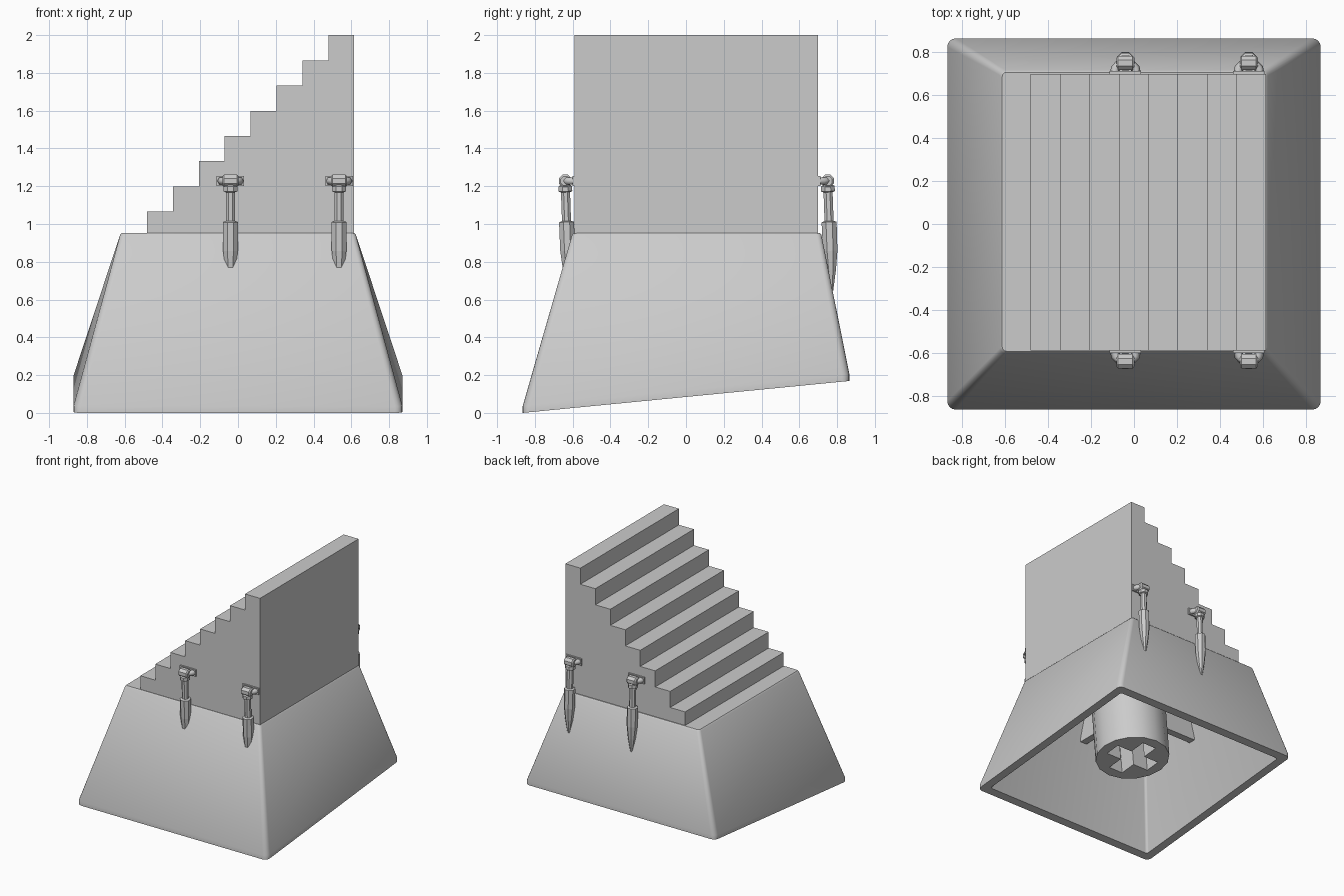
import bpy, bmesh
from math import cos, sin, pi, atan
from mathutils import Matrix, Vector

if "Cube" in bpy.data.objects:
    bpy.data.objects.remove(bpy.data.objects["Cube"])

SLOPE = 0.0977  # the open underside rises towards the back


def finish(name, bm, smooth=None):
    bmesh.ops.recalc_face_normals(bm, faces=bm.faces)
    me = bpy.data.meshes.new(name)
    bm.to_mesh(me)
    bm.free()
    ob = bpy.data.objects.new(name, me)
    bpy.context.collection.objects.link(ob)
    if smooth:
        shade(ob, smooth)
    return ob


def select(ob):
    bpy.ops.object.select_all(action='DESELECT')
    ob.select_set(True)
    bpy.context.view_layer.objects.active = ob


def shade(ob, angle):
    select(ob)
    bpy.ops.object.shade_smooth_by_angle(angle=angle)


def loft(name, rings, smooth=None):
    bm = bmesh.new()
    loops = [[bm.verts.new(p) for p in r] for r in rings]
    n = len(loops[0])
    for a, b in zip(loops, loops[1:]):
        for i in range(n):
            bm.faces.new((a[i], a[(i + 1) % n], b[(i + 1) % n], b[i]))
    bm.faces.new(loops[0])
    bm.faces.new(loops[-1])
    return finish(name, bm, smooth)


def rounded_rect(hx, y0, y1, r, z, slope=0.0, seg=4):
    pts = []
    for k, (cx, cy) in enumerate([(hx - r, y1 - r), (r - hx, y1 - r),
                                  (r - hx, y0 + r), (hx - r, y0 + r)]):
        for i in range(seg + 1):
            a = pi / 2 * (k + i / seg)
            y = cy + r * sin(a)
            pts.append((cx + r * cos(a), y, z + slope * y))
    return pts


def box(name, x0, x1, y0, y1, z0, z1):
    bm = bmesh.new()
    bmesh.ops.create_cube(bm, size=1)
    for v in bm.verts:
        v.co = Vector(((x0 + x1) / 2 + v.co.x * (x1 - x0),
                       (y0 + y1) / 2 + v.co.y * (y1 - y0),
                       (z0 + z1) / 2 + v.co.z * (z1 - z0)))
    return finish(name, bm)


def curve_object(name, splines, closed, dim):
    cu = bpy.data.curves.new(name, 'CURVE')
    cu.dimensions = dim
    for pts in splines:
        sp = cu.splines.new('POLY')
        sp.points.add(len(pts) - 1)
        for p, q in zip(sp.points, pts):
            p.co = (*q, 1)
        sp.use_cyclic_u = closed
    ob = bpy.data.objects.new(name, cu)
    bpy.context.collection.objects.link(ob)
    return ob


def to_mesh(ob):
    select(ob)
    bpy.ops.object.convert(target='MESH')
    return bpy.context.view_layer.objects.active


# Hollow tapered base with an open underside
zb = 0.865 * SLOPE
loft("base_shell", [
    rounded_rect(0.58, -0.56, 0.665, 0.02, 0.86),
    rounded_rect(0.80, -0.795, 0.795, 0.02, zb, SLOPE),
    rounded_rect(0.87, -0.865, 0.865, 0.04, zb, SLOPE),
    rounded_rect(0.87, -0.865, 0.865, 0.04, zb + 0.035, SLOPE),
    rounded_rect(0.624, -0.603, 0.717, 0.025, 0.943),
    rounded_rect(0.614, -0.593, 0.707, 0.02, 0.953)], 0.6)

# Staircase: stepped profile extruded along y
STEPS, X0, X1, Z0, Z1 = 8, -0.482, 0.615, 0.93, 2.0
w, rise = (X1 - X0) / STEPS, 0.1335
profile = [(X1, Z0), (X0, Z0)]
for i in range(STEPS):
    z = Z1 - rise * (STEPS - 1 - i)
    profile += [(X0 + w * i, z), (X0 + w * (i + 1), z)]
loft("staircase", [[(x, y, z) for x, z in profile] for y in (-0.59, 0.70)])

# Mounting stem with a cross-shaped socket, square to the sloping underside
circle = [(0.29 * cos(2 * pi * i / 16), 0.29 * sin(2 * pi * i / 16), 0) for i in range(16)]
L, t = 0.205, 0.065
cross = []
for k in range(4):
    for x, y in ((L, -t), (L, t), (t, t)):
        c, s = round(cos(k * pi / 2)), round(sin(k * pi / 2))
        cross.append((x * c - y * s, x * s + y * c, 0))
stem = curve_object("stem", [circle, cross], True, '2D')
stem.data.fill_mode = 'BOTH'
stem.data.extrude = 0.325
stem.location = (0, -0.05, 0.555)
stem.rotation_euler = (atan(SLOPE), 0, 0)
shade(to_mesh(stem), 0.5)

# Ribs between stem and walls
for name, e in {"rib_left": (-0.635, -0.26, -0.08, -0.02),
                "rib_right": (0.26, 0.635, -0.08, -0.02),
                "rib_front": (-0.03, 0.03, -0.615, -0.31),
                "rib_back": (-0.03, 0.03, 0.18, 0.70)}.items():
    box(name, *e, 0.63, 0.87)


# Wall torches: lathed handle, knob and curved wall bracket
def lathe(name, profile, place):
    return loft(name, [[place @ Vector((r * cos(a), r * sin(a), z))
                        for a in (pi / 8 + i * pi / 4 for i in range(8))]
                       for r, z in profile])


for side, wall, s in (("front", -0.59, -1), ("back", 0.70, 1)):
    for pos, x in (("low", -0.04), ("high", 0.535)):
        tag = f"{side}_{pos}"
        at = Matrix.Translation((x, wall + 0.05 * s, 1.228))
        lean = at @ Matrix.Rotation(0.035, 4, 'X')
        lathe("torch_" + tag, [(0.010, -0.58), (0.030, -0.47), (0.042, -0.37),
                               (0.043, -0.218), (0.026, -0.212), (0.026, -0.06),
                               (0.039, -0.055), (0.039, -0.028), (0.026, -0.02),
                               (0.026, 0.0)], lean)
        lathe("torch_knob_" + tag, [(0.026, -0.042), (0.036, -0.034),
                                    (0.036, 0.034), (0.026, 0.042)],
              at @ Matrix.Rotation(pi / 2, 4, 'Y'))
        arc = [(x + dx, wall + dy * s, 1.228) for dx, dy in
               ((-0.052, -0.01), (-0.046, 0.025), (-0.025, 0.048),
                (0.025, 0.048), (0.046, 0.025), (0.052, -0.01))]
        br = curve_object("torch_bracket_" + tag, [arc], False, '3D')
        br.data.bevel_depth = 0.022
        br.data.bevel_resolution = 1
        br.data.use_fill_caps = True
        to_mesh(br)
        # Flat wall plate behind the bracket
        ys = sorted((wall - 0.005 * s, wall + 0.012 * s))
        box("torch_plate_" + tag, x - 0.073, x + 0.073, *ys, 1.2, 1.255)
